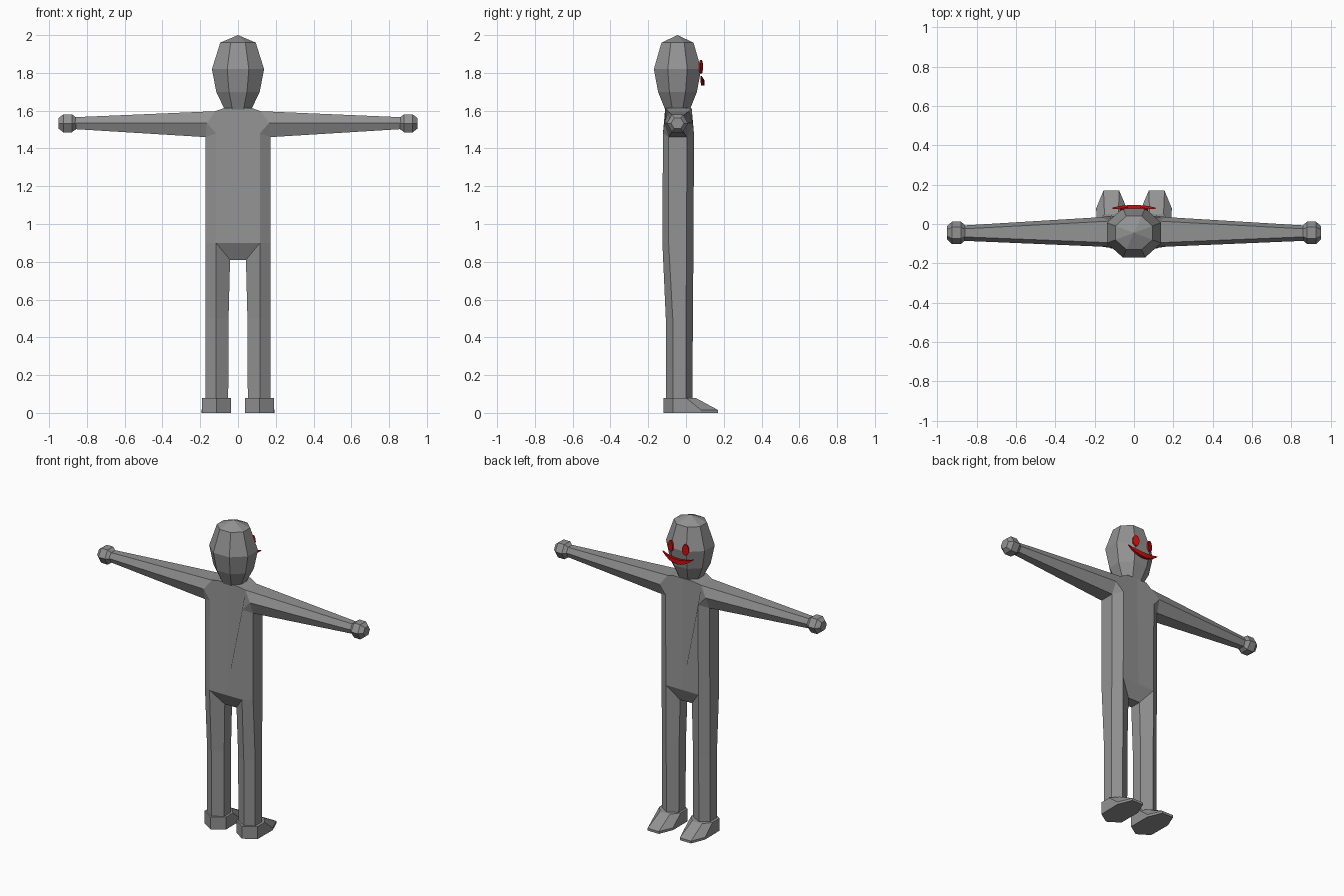
import bpy, bmesh, math
from mathutils import Matrix

if "Cube" in bpy.data.objects:
    bpy.data.objects.remove(bpy.data.objects["Cube"])


def material(name, rgb):
    m = bpy.data.materials.new(name)
    m.diffuse_color = (*rgb, 1)
    m.use_nodes = True
    m.node_tree.nodes["Principled BSDF"].inputs["Base Color"].default_value = m.diffuse_color
    return m


GREY = material("grey", (0.29, 0.29, 0.29))
RED = material("red", (0.60, 0.004, 0.004))
YC = -0.045  # depth of the body axis


def finish(name, bm, mat, mirror=False):
    bmesh.ops.recalc_face_normals(bm, faces=bm.faces)
    me = bpy.data.meshes.new(name)
    bm.to_mesh(me)
    bm.free()
    me.materials.append(mat)
    ob = bpy.data.objects.new(name, me)
    bpy.context.collection.objects.link(ob)
    if mirror:
        mod = ob.modifiers.new("mirror", 'MIRROR')
        mod.use_clip = True
    return ob


def loft(bm, rings, caps=True):
    """Skin a list of closed point rings."""
    vs = [[bm.verts.new(p) for p in r] for r in rings]
    n = len(vs[0])
    for a, b in zip(vs, vs[1:]):
        for i in range(n):
            j = (i + 1) % n
            bm.faces.new((a[i], a[j], b[j], b[i]))
    if caps:
        bm.faces.new(vs[0])
        bm.faces.new(vs[-1])
    return vs


# Body: one half, each point has x, z, front y and back y
points = {
    "top": (0, 1.615, -0.11, 0.03), "neck": (0.07, 1.615, -0.11, 0.03),
    "shoulder": (0.12, 1.597, -0.095, 0.015), "corner": (0.165, 1.535, -0.115, 0.035),
    "chest": (0.116, 1.48, -0.122, 0.042), "pit": (0.172, 1.46, -0.092, 0.005),
    "waist": (0, 0.9, -0.125, 0.04), "hip": (0.116, 0.9, -0.125, 0.04),
    "side": (0.172, 0.9, -0.092, 0.003), "crotch": (0, 0.81, -0.075, 0.0),
    "groin": (0.042, 0.81, -0.075, 0.0),
    "knee": (0.116, 0.5, -0.107, 0.036), "knee_out": (0.172, 0.5, -0.07, 0.0),
    "knee_in": (0.05, 0.5, -0.07, 0.0),
    "ankle": (0.116, 0.04, -0.105, 0.035), "ankle_out": (0.172, 0.04, -0.07, 0.0),
    "ankle_in": (0.052, 0.04, -0.07, 0.0),
    "wrist": (0.875, 1.535, -0.085, -0.008), "wrist_top": (0.875, 1.565, -0.065, -0.025),
    "wrist_low": (0.875, 1.503, -0.065, -0.025),
}
# Faces built on both the front and the back
panels = ["top neck shoulder corner chest hip waist", "waist hip groin crotch",
          "chest pit side hip", "corner pit chest",
          "shoulder corner wrist wrist_top", "corner pit wrist_low wrist",
          "hip side knee_out knee", "knee knee_out ankle_out ankle",
          "hip knee knee_in groin", "knee ankle ankle_in knee_in",
          ]
# Edges bridged from front to back
bridges = ["top neck", "neck shoulder", "shoulder wrist_top", "pit wrist_low",
           "pit side", "side knee_out", "knee_out ankle_out",
           "groin knee_in", "knee_in ankle_in", "crotch groin"]
bm = bmesh.new()
F = {k: bm.verts.new((x, f, z)) for k, (x, z, f, b) in points.items()}
B = {k: bm.verts.new((x, b, z)) for k, (x, z, f, b) in points.items()}
for p in panels:
    for side in (F, B):
        bm.faces.new([side[k] for k in p.split()])
for e in bridges:
    a, b = e.split()
    bm.faces.new((F[a], F[b], B[b], B[a]))
# Closed ends inside the hands and feet
for a, m, b in (("wrist_top", "wrist", "wrist_low"), ("ankle_out", "ankle", "ankle_in")):
    bm.faces.new((F[a], F[m], F[b], B[b], B[m], B[a]))
finish("body", bm, GREY, mirror=True)

# Head: eight-sided rings of z, half width, half depth, with a pointed crown
bm = bmesh.new()
rings = []
for z, rx, ry in ((1.605, 0.07, 0.065), (1.70, 0.115, 0.103), (1.82, 0.138, 0.125), (1.96, 0.094, 0.085)):
    c = 1 / math.cos(math.pi / 8)
    rings.append([(rx * c * math.cos((i + 0.5) * math.pi / 4),
                   YC + ry * c * math.sin((i + 0.5) * math.pi / 4), z) for i in range(8)])
vs = loft(bm, rings, caps=False)
bm.faces.new(vs[0])
apex = bm.verts.new((0, YC, 2.0))
for i in range(8):
    bm.faces.new((vs[-1][i], vs[-1][(i + 1) % 8], apex))
finish("head", bm, GREY)

# Hands: six-sided, tapered at both ends
bm = bmesh.new()
loft(bm, [[(x, YC + r * math.cos(i * math.pi / 3), 1.533 + r * 0.96 * math.sin(i * math.pi / 3))
           for i in range(6)] for x, r in ((0.855, 0.036), (0.88, 0.057), (0.925, 0.057), (0.95, 0.034))])
finish("hands", bm, GREY, mirror=True)

# Feet: pointed heel, toe sloping down
sole = [(0.113, -0.12), (0.19, -0.07), (0.192, 0.08), (0.155, 0.17),
        (0.075, 0.17), (0.037, 0.08), (0.037, -0.07)]
instep = [(0.113, -0.12), (0.19, -0.07), (0.19, 0.0), (0.15, 0.05),
          (0.08, 0.05), (0.037, 0.0), (0.037, -0.07)]
bm = bmesh.new()
loft(bm, [[(x, y, 0) for x, y in sole], [(x, y, 0.015) for x, y in sole],
          [(x, y, 0.08) for x, y in instep]])
finish("feet", bm, GREY, mirror=True)

# Eyes: thin oval plates turned to follow the face
bm = bmesh.new()
turn = (Matrix.Translation((0.052, 0.079, 1.832)) @ Matrix.Rotation(-math.radians(18), 4, 'Z')
        @ Matrix.Rotation(math.pi / 2, 4, 'X') @ Matrix.Diagonal((0.021, 0.036, 1, 1)))
bmesh.ops.create_cone(bm, cap_ends=True, segments=12, radius1=1, radius2=1, depth=0.009, matrix=turn)
finish("eyes", bm, RED, mirror=True)

# Mouth: curved crescent, pointed and raised at the corners
bm = bmesh.new()
rings = []
for i in range(9):
    t = i / 4 - 1
    x, z = 0.11 * t, 1.748 + 0.035 * t * t
    y = 0.097 - 0.014 * t * t
    h = 0.014 * (1 - t * t) + 0.001
    d = 0.018 * (1 - 0.6 * t * t)
    rings.append([(x, y, z + h), (x, y, z - h), (x, y - d, z - h), (x, y - d, z + h)])
loft(bm, rings)
finish("mouth", bm, RED)
